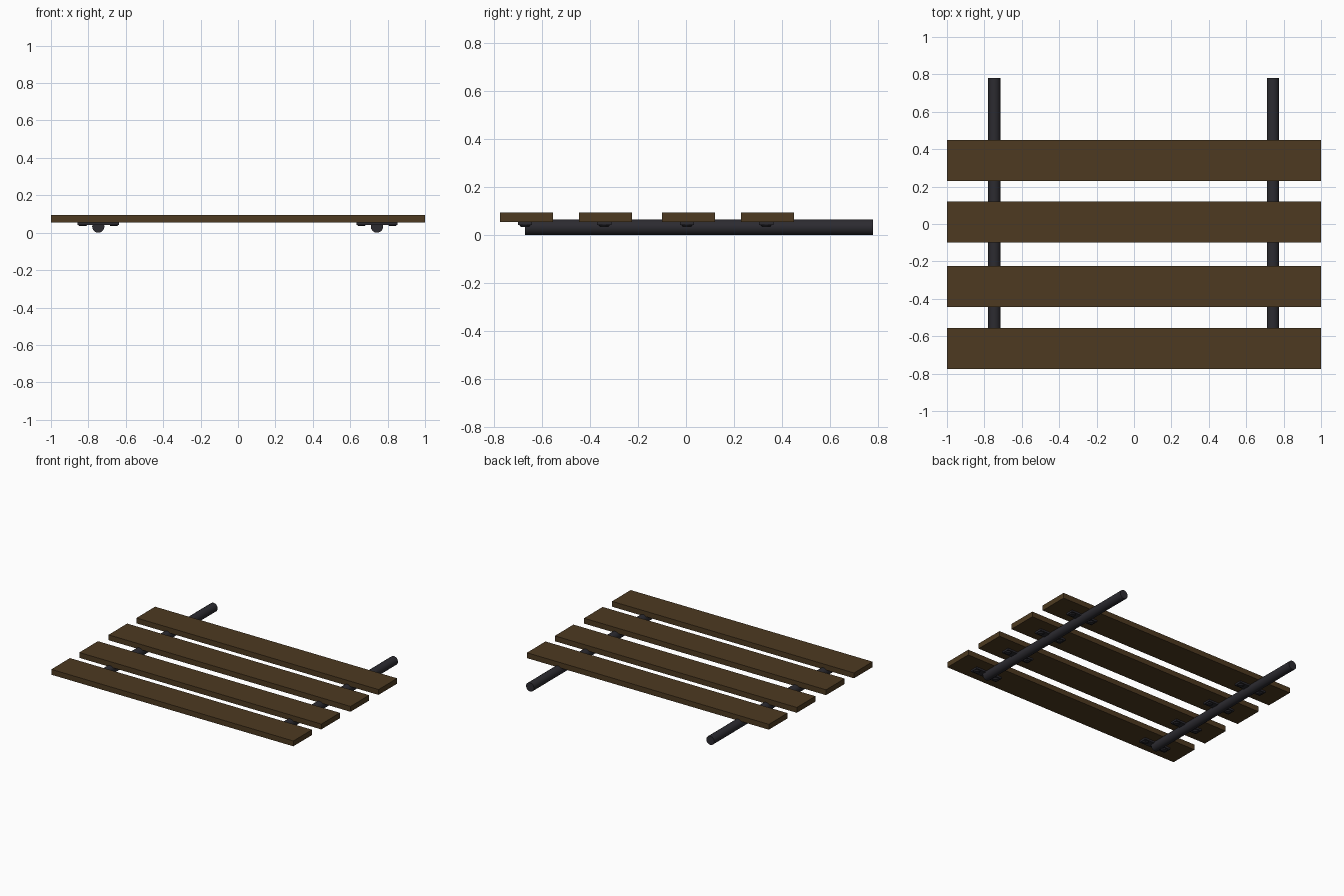
import bpy, math

if "Cube" in bpy.data.objects:
    bpy.data.objects.remove(bpy.data.objects["Cube"])

def material(name, rgb):
    m = bpy.data.materials.new(name)
    m.diffuse_color = (*rgb, 1)
    m.use_nodes = True
    m.node_tree.nodes["Principled BSDF"].inputs["Base Color"].default_value = m.diffuse_color
    return m

WOOD = material("dark_wood", (0.075, 0.042, 0.015))
METAL = material("dark_metal", (0.025, 0.024, 0.03))

def box(name, loc, size, mat):
    bpy.ops.mesh.primitive_cube_add(size=1, location=loc)
    o = bpy.context.object
    o.name = name
    o.scale = size
    bpy.ops.object.transform_apply(location=False, rotation=False, scale=True)
    o.data.materials.append(mat)
    return o

def cylinder(name, loc, r, depth, mat, rot=(0, 0, 0), sides=16):
    bpy.ops.mesh.primitive_cylinder_add(vertices=sides, radius=r, depth=depth,
                                        location=loc, rotation=rot)
    o = bpy.context.object
    o.name = name
    o.data.materials.append(mat)
    bpy.ops.object.shade_smooth_by_angle(angle=math.radians(35))
    return o

PLANK_Y = (-0.665, -0.335, 0.01, 0.34)
PIPE_X = (-0.747, 0.743)
PIPE_R = 0.033

# four wooden planks
for y in PLANK_Y:
    box("plank", (0, y, 0.075), (2.0, 0.22, 0.04), WOOD)

for x in PIPE_X:
    # support pipe, running out past the rear plank
    cylinder("support_pipe", (x, 0.055, PIPE_R), PIPE_R, 1.45, METAL,
             rot=(math.pi / 2, 0, 0))
    for y in PLANK_Y:
        # clamp plate under the plank with a bolt on each side of the pipe
        box("clamp_plate", (x, y - 0.006, 0.049), (0.22, 0.06, 0.014), METAL)
        for s in (-1, 1):
            bpy.ops.mesh.primitive_cone_add(vertices=12, radius1=0.018, radius2=0.027,
                                            depth=0.012,
                                            location=(x + s * 0.083, y - 0.006, 0.041))
            bolt = bpy.context.object
            bolt.name = "clamp_bolt"
            bolt.data.materials.append(METAL)
            bpy.ops.object.shade_smooth_by_angle(angle=math.radians(35))
